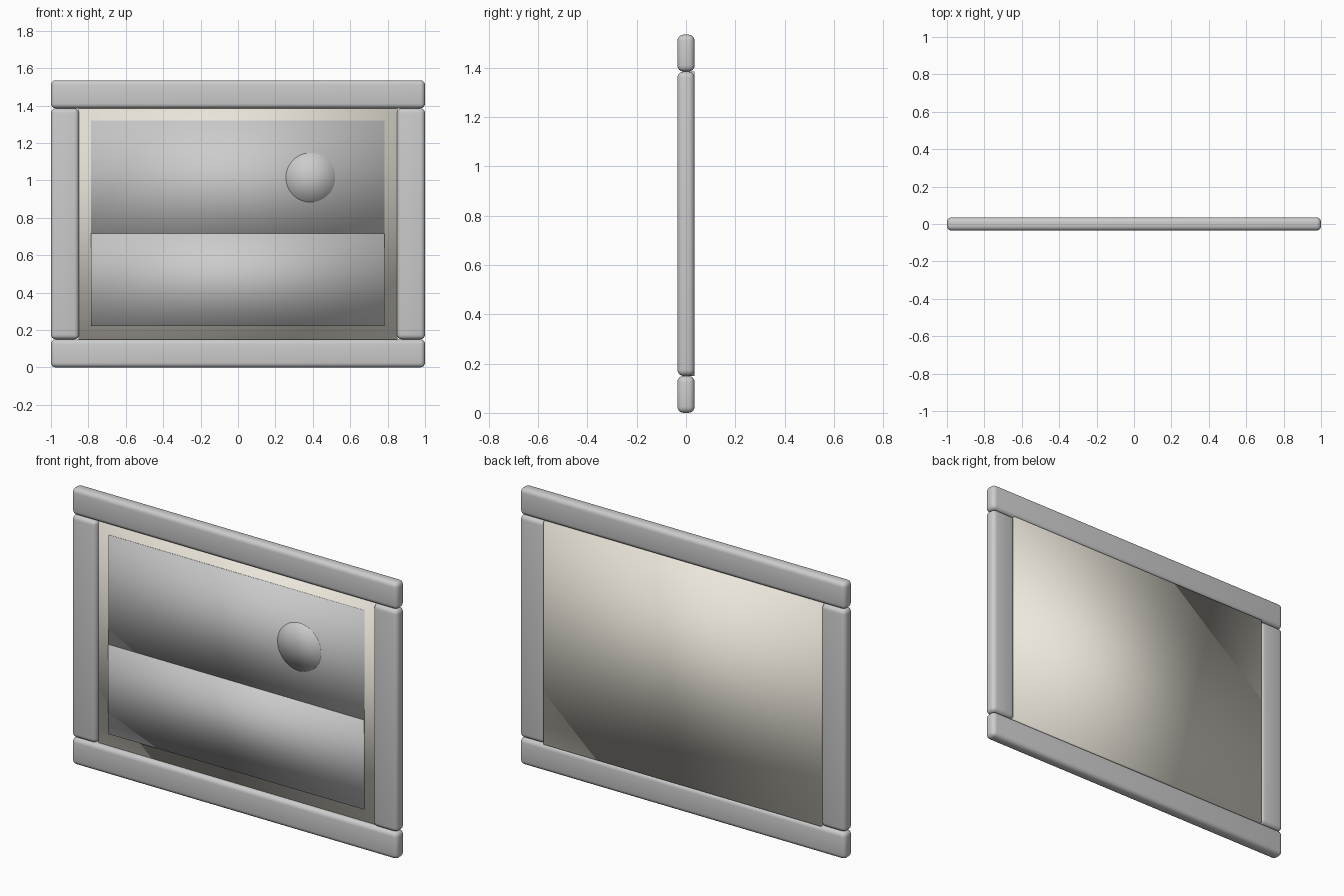
import bpy, bmesh
from mathutils import Matrix

if "Cube" in bpy.data.objects:
    bpy.data.objects.remove(bpy.data.objects["Cube"])


def finish(name, bm, mat=None, bevel=0):
    bmesh.ops.recalc_face_normals(bm, faces=bm.faces[:])
    for f in bm.faces:
        f.smooth = True
    me = bpy.data.meshes.new(name)
    bm.to_mesh(me)
    bm.free()
    ob = bpy.data.objects.new(name, me)
    bpy.context.collection.objects.link(ob)
    if mat:
        me.materials.append(mat)
    if bevel:
        mod = ob.modifiers.new("rounded_edges", 'BEVEL')
        mod.width = bevel
        mod.segments = 4
    return ob


def box(name, x, y, z, mat=None, bevel=0):
    """Box given by its (min, max) range on each axis."""
    bm = bmesh.new()
    bmesh.ops.create_cube(bm, size=1)
    for v in bm.verts:
        v.co = [r[0] + (c + 0.5) * (r[1] - r[0]) for r, c in zip((x, y, z), v.co)]
    return finish(name, bm, mat, bevel)


cream = bpy.data.materials.new("cream_board")
cream.diffuse_color = (0.85, 0.81, 0.72, 1)
cream.use_nodes = True
cream.node_tree.nodes["Principled BSDF"].inputs["Base Color"].default_value = cream.diffuse_color

# Frame: two full-width rails with two stiles between them
W, H, BAR, D = 1.0, 1.535, 0.15, 0.035
box("bottom_rail", (-W, W), (-D, D), (0, BAR), bevel=0.025)
box("top_rail", (-W, W), (-D, D), (H - BAR, H), bevel=0.025)
for side, name in ((-1, "left_stile"), (1, "right_stile")):
    xs = sorted((side * W, side * (W - BAR)))
    box(name, xs, (-D, D), (BAR, H - BAR), bevel=0.025)

# Backing board, flush with the back of the frame
box("backing_board", (-0.852, 0.852), (-0.008, 0.034), (BAR, H - BAR), cream)

# Picture layers: sky, ground overlapping it, sun
box("sky", (-0.785, 0.783), (-0.014, -0.004), (0.64, 1.32))
box("ground", (-0.785, 0.783), (-0.018, -0.004), (0.22, 0.715))

bm = bmesh.new()
bmesh.ops.create_cone(bm, cap_ends=True, cap_tris=True, segments=48,
                      radius1=0.132, radius2=0.132, depth=0.012,
                      matrix=Matrix.Translation((0.388, -0.013, 1.015))
                      @ Matrix.Rotation(1.5707963, 4, 'X'))
finish("sun", bm)
